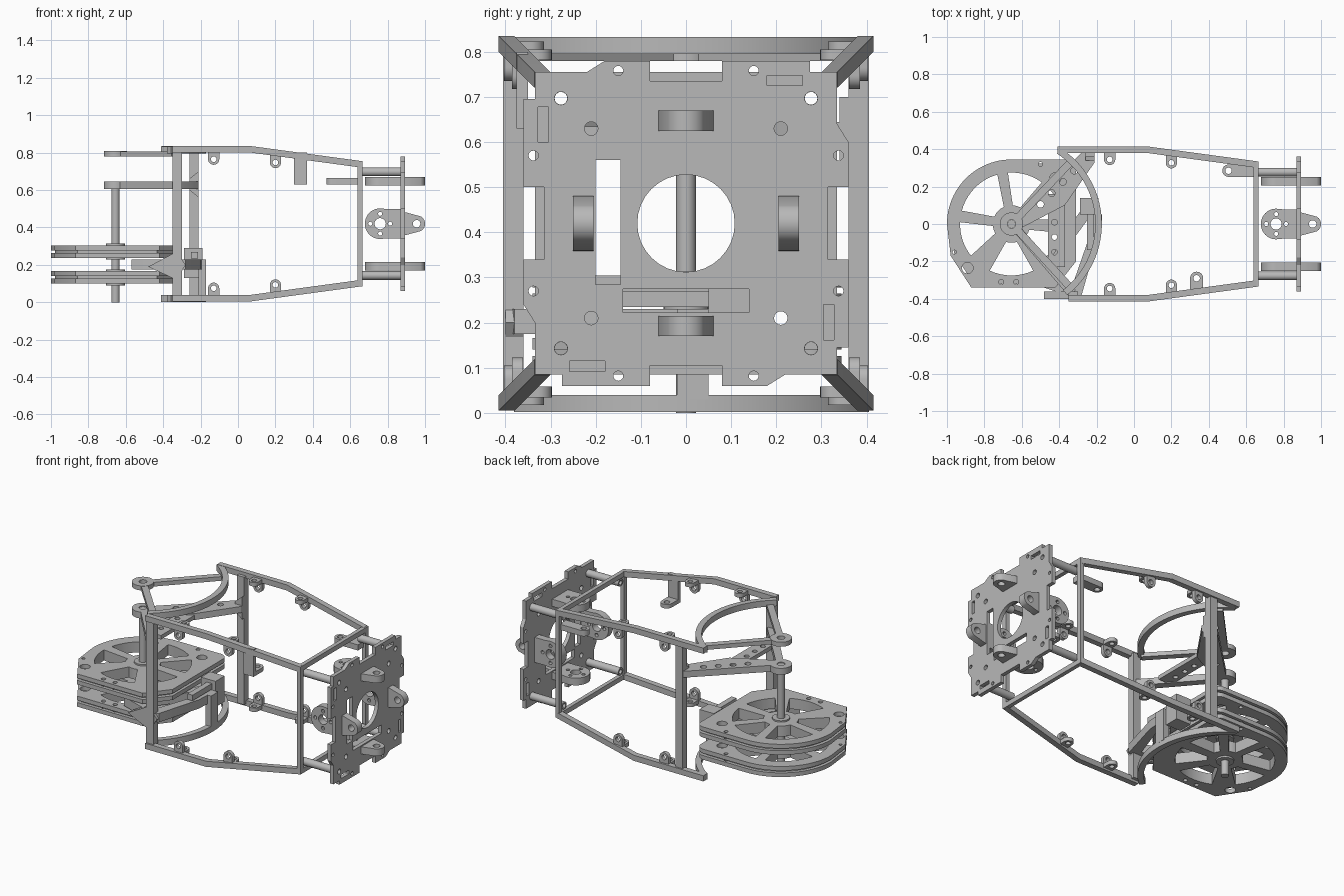
import bpy, bmesh
from math import sin, cos, pi, radians, hypot
from mathutils import Vector

if "Cube" in bpy.data.objects:
    bpy.data.objects.remove(bpy.data.objects["Cube"])

MID = 0.42            # height of the centre line
PIVOT = (-0.655, 0.0)  # vertical shaft position

grey = bpy.data.materials.new("plain grey")
grey.use_nodes = True
grey.diffuse_color = (0.48, 0.48, 0.48, 1)
for n in grey.node_tree.nodes:
    if n.type == 'BSDF_PRINCIPLED':
        n.inputs["Base Color"].default_value = grey.diffuse_color


def finish(name, bm):
    bmesh.ops.remove_doubles(bm, verts=bm.verts, dist=0.0001)
    bmesh.ops.recalc_face_normals(bm, faces=bm.faces)
    mesh = bpy.data.meshes.new(name)
    bm.to_mesh(mesh)
    bm.free()
    mesh.materials.append(grey)
    mesh.shade_smooth()
    mesh.set_sharp_from_angle(angle=radians(30))
    obj = bpy.data.objects.new(name, mesh)
    bpy.context.collection.objects.link(obj)
    return obj


def arc(c, r, a0, a1, n=16):
    return [(c[0] + r * cos(radians(a0 + (a1 - a0) * i / n)),
             c[1] + r * sin(radians(a0 + (a1 - a0) * i / n))) for i in range(n + 1)]


def circle(u, v, r, n=24):
    return arc((u, v), r, 0, 360 - 360 / n, n - 1)


def rect(u0, u1, v0, v1):
    return [(u0, v0), (u1, v0), (u1, v1), (u0, v1)]


def prism(name, outline, t0, t1, axis='z', holes=()):
    """Flat plate with holes, extruded from t0 to t1 along an axis."""
    cu = bpy.data.curves.new(name, 'CURVE')
    cu.dimensions, cu.fill_mode = '2D', 'BOTH'
    cu.extrude = abs(t1 - t0) / 2
    for loop in [outline, *holes]:
        s = cu.splines.new('POLY')
        s.points.add(len(loop) - 1)
        for p, (u, v) in zip(s.points, loop):
            p.co = (u, v, 0, 1)
        s.use_cyclic_u = True
    tmp = bpy.data.objects.new("helper", cu)
    bpy.context.collection.objects.link(tmp)
    dg = bpy.context.evaluated_depsgraph_get()
    mesh = bpy.data.meshes.new_from_object(tmp.evaluated_get(dg))
    bm = bmesh.new()
    bm.from_mesh(mesh)
    bpy.data.objects.remove(tmp)
    bpy.data.curves.remove(cu)
    bpy.data.meshes.remove(mesh)
    for vert in bm.verts:
        u, v, w = vert.co
        w += (t0 + t1) / 2
        vert.co = {'z': (u, v, w), 'y': (u, w, v), 'x': (w, u, v)}[axis]
    return finish(name, bm)


def loft(name, sections):
    """Skin a row of four-sided sections."""
    bm = bmesh.new()
    rows = [[bm.verts.new(p) for p in s] for s in sections]
    for a, b in zip(rows, rows[1:]):
        for i in range(4):
            j = (i + 1) % 4
            bm.faces.new((a[i], a[j], b[j], b[i]))
    bm.faces.new(rows[0])
    bm.faces.new(rows[-1])
    return finish(name, bm)


def strut(name, p, q, w0, w1, z0, z1):
    p, q = Vector(p), Vector(q)
    d = (q - p).normalized()
    n = Vector((-d.y, d.x))
    pts = [p + n * w0, p - n * w0, q - n * w1, q + n * w1]
    return prism(name, [tuple(v) for v in pts], z0, z1)


def box(name, x0, x1, y0, y1, z0, z1):
    return prism(name, rect(x0, x1, y0, y1), z0, z1)


def half(x):
    """Half width of the cage at x."""
    return 0.415 if x < 0.07 else 0.415 - 0.08 * (x - 0.07) / 0.59


def tab(u, v, r, base):
    """Round lug outline reaching up or down to a base line."""
    a = (180, 360) if base > v else (180, 0)
    return arc((u, v), r, *a) + [(u + r, base), (u - r, base)]


# Cage: four tapered corner rails with paired screw lugs
for sy, side in ((-1, "front"), (1, "back")):
    start = -0.35 if sy < 0 else -0.41
    for sz, level in ((-1, "lower"), (1, "upper")):
        name = f"{side}_{level}"
        sections = []
        for x in (start, 0.07, 0.655):
            h = half(x)
            sections.append([(x, sy * a, MID + sz * b) for a, b in
                             ((h, h), (h - 0.035, h), (h - 0.035, h - 0.035), (h, h - 0.035))])
        loft(name + "_rail", sections)
        for x in (-0.13, 0.2):
            h = half(x)
            c, b, t = h - 0.07, h - 0.02, (h - 0.036, h - 0.012)
            prism(name + "_lug_vertical", tab(x, MID + sz * c, 0.03, MID + sz * b),
                  sy * t[0], sy * t[1], 'y', [circle(x, MID + sz * c, 0.015)])
            prism(name + "_lug_flat", tab(x, sy * c, 0.03, sy * b),
                  MID + sz * t[0], MID + sz * t[1], 'z', [circle(x, sy * c, 0.015)])
        # Hollow spacers towards the end plate
        prism(name + "_spacer", circle(sy * 0.277, MID + sz * 0.277, 0.023),
              0.645, 0.87, 'x', [circle(sy * 0.277, MID + sz * 0.277, 0.014)])
    px = -0.325 if sy < 0 else -0.235
    ys = sorted((sy * 0.36, sy * 0.405))
    box(side + "_post", px - 0.025, px + 0.025, *ys, 0.02, 0.815)

prism("end_frame", rect(-0.335, 0.335, MID - 0.335, MID + 0.335), 0.64, 0.665, 'x',
      [rect(-0.305, 0.305, MID - 0.305, MID + 0.305)])

# Curved cross members around the pivot
for name, z0 in (("lower_arc", 0.002), ("upper_arc", 0.795)):
    prism(name, arc(PIVOT, 0.483, -52, 57, 32) + arc(PIVOT, 0.448, 57, -52, 32), z0, z0 + 0.038)

# Hanging and horizontal tabs inside the cage
box("hanging_tab", 0.3, 0.37, -0.375, -0.35, 0.63, 0.8)
prism("hanging_tab_foot", tab(0.335, -0.29, 0.035, -0.36), 0.63, 0.655, 'z',
      [circle(0.335, -0.29, 0.017)])
prism("side_tab", arc((0.505, 0.285), 0.033, 90, 270) + [(0.65, 0.252), (0.65, 0.318)],
      0.63, 0.665, 'z', [circle(0.505, 0.285, 0.017)])

# Vertical shaft and its two upper supports
prism("shaft", circle(*PIVOT, 0.022), 0, 0.64)
for name, z0, z1 in (("top_hub", 0.78, 0.808), ("middle_hub", 0.605, 0.645)):
    prism(name, circle(*PIVOT, 0.062, 32), z0, z1, 'z', [circle(*PIVOT, 0.0225)])
strut("top_arm_back", (-0.62, 0.035), (-0.33, 0.34), 0.02, 0.02, 0.78, 0.806)
strut("top_arm_front", (-0.62, -0.035), (-0.34, -0.34), 0.02, 0.02, 0.78, 0.806)
prism("middle_arm_back", [(-0.62, 0.05), (-0.6, -0.02), (-0.37, 0.1), (-0.21, 0.33),
                          (-0.21, 0.4), (-0.26, 0.4)], 0.605, 0.645, 'z',
      [circle(-0.5 + 0.06 * i, 0.105 + 0.06 * i, 0.018) for i in range(4)])
strut("middle_arm_front", (-0.62, -0.035), (-0.33, -0.37), 0.022, 0.025, 0.605, 0.645)
prism("middle_cross_plate", rect(-0.46, -0.37, -0.23, 0.16), 0.61, 0.635, 'z',
      [circle(-0.425, -0.15 + 0.08 * i, 0.015) for i in range(4)])
loft("back_gusset", [[(-0.26, y, 0.6), (-0.21, y, 0.56), (-0.21, y, 0.7), (-0.26, y, 0.66)]
                     for y in (0.34, 0.39)])

# Slotted wheel pair on the shaft
def wheel_outline(k=1.0):
    pts = arc(PIVOT, 0.345, 90, 180, 24) + [(-0.98, -0.17), (-0.87, -0.34), (-0.42, -0.34),
                                            (-0.31, -0.2)] + arc((-0.36, 0.295), 0.05, 0, 90, 8)
    return [(PIVOT[0] + (x - PIVOT[0]) * k, y * k) for x, y in pts]


windows = [arc(PIVOT, 0.275, a, b, 10) + arc(PIVOT, 0.1, b - 8, a + 8, 5)
           for a, b in ((106, 165), (178, 218), (245, 295), (312, 350), (5, 42), (54, 94))]
corner_holes = [circle(-0.89, -0.235, 0.03), circle(-0.42, 0.245, 0.03),
                circle(-0.5, 0.32, 0.012), circle(-0.96, -0.15, 0.01),
                circle(-0.71, -0.31, 0.013), circle(-0.63, -0.31, 0.013)]
for label, base in (("lower", 0.1), ("upper", 0.238)):
    for part, z0, z1, k in (("plate_bottom", 0, 0.026, 1), ("core", 0.026, 0.04, 0.94),
                            ("plate_top", 0.04, 0.066, 1)):
        extra = corner_holes if k == 1 else []
        prism(f"{label}_wheel_{part}", wheel_outline(k), base + z0, base + z1, 'z',
              windows + extra + [circle(*PIVOT, 0.0225)])
    prism(label + "_wheel_hub", circle(*PIVOT, 0.05), base - 0.01, base + 0.075, 'z',
          [circle(*PIVOT, 0.0225)])

# Lower bracket between the wheels, tied to the front post
prism("lower_bracket", [(-0.57, -0.31), (-0.33, -0.39), (-0.28, -0.38), (-0.2, -0.1),
                        (-0.19, 0.1), (-0.24, 0.13)], 0.175, 0.23, 'z',
      [[(-0.47, -0.28), (-0.33, -0.33), (-0.25, -0.1), (-0.25, 0.02)]])
loft("front_gusset", [[(-0.48, y, 0.19), (-0.33, y, 0.12), (-0.28, y, 0.2), (-0.33, y, 0.27)]
                      for y in (-0.4, -0.36)])
box("bracket_leg", -0.21, -0.172, -0.02, 0.05, 0.03, 0.23)
box("bracket_block", -0.29, -0.19, 0.05, 0.14, 0.13, 0.29)
box("bracket_beam", -0.25, -0.215, -0.14, 0.14, 0.235, 0.27)

# End plate: one notched side turned four times
side = [(-0.335, 0.335), (-0.22, 0.335), (-0.18, 0.36), (-0.08, 0.36), (-0.08, 0.315),
        (0.08, 0.315), (0.08, 0.36), (0.275, 0.36), (0.275, 0.335)]
outline, holes = [], [circle(0, MID, 0.108, 32), rect(-0.2, -0.145, 0.285, 0.56),
                      rect(-0.14, 0.14, 0.222, 0.275)]


def turn(pts, k):
    c, s = ((1, 0), (0, -1), (-1, 0), (0, 1))[k]
    return [(u * c - v * s, u * s + v * c + MID) for u, v in pts]


for k in range(4):
    outline += turn(side, k)
    holes += [turn(p, k) for p in (circle(-0.15, 0.338, 0.011, 12), circle(0.15, 0.338, 0.011, 12),
                                   circle(0.21, 0.21, 0.015, 16), circle(0.277, 0.277, 0.0145, 16),
                                   rect(0.18, 0.258, 0.305, 0.328))]
prism("end_plate", outline, 0.868, 0.892, 'x', holes)

# Four mounting lugs passing through the end plate, with drilled discs inside
for axis, mid, centre in (('z', 0, MID), ('y', MID, 0)):
    shape = (arc((0.76, mid), 0.082, 90, 270, 20) + [(0.8, mid - 0.078), (0.88, mid - 0.078),
             (0.88, mid - 0.062), (0.9, mid - 0.06)] + arc((0.955, mid), 0.045, -60, 60, 14)
             + [(0.9, mid + 0.06), (0.88, mid + 0.062), (0.88, mid + 0.078), (0.8, mid + 0.078)])
    drill = [circle(0.955, mid, 0.02), circle(0.76, mid, 0.03)]
    drill += [circle(0.76 + 0.053 * cos(a * pi / 2), mid + 0.053 * sin(a * pi / 2), 0.011, 12)
              for a in range(4)]
    for s in (-1, 1):
        prism("mounting_lug", shape, centre + s * 0.205, centre + s * 0.25, axis, drill)
